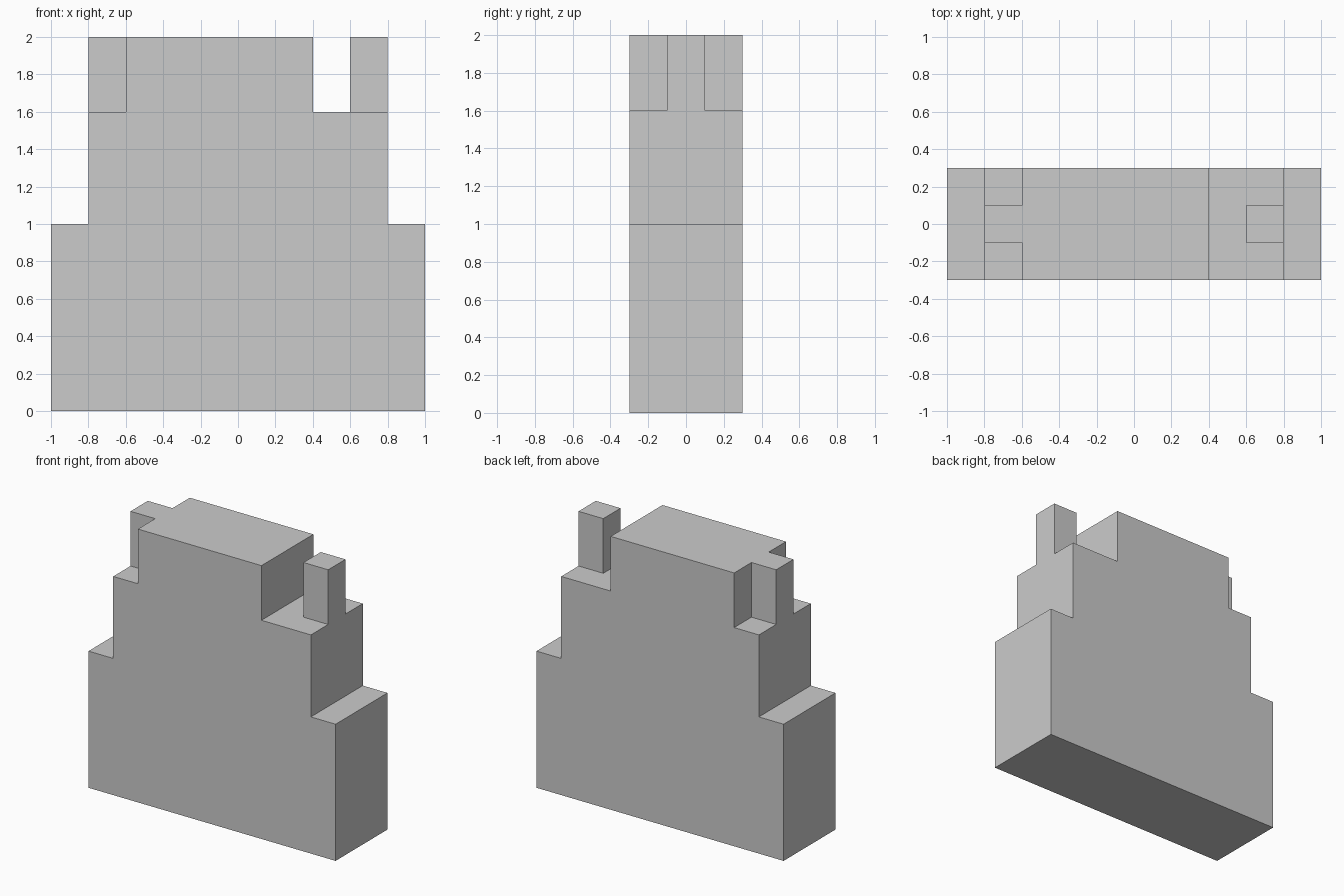
import bpy, bmesh
from mathutils import Vector

if "Cube" in bpy.data.objects:
    bpy.data.objects.remove(bpy.data.objects["Cube"])


def prism(name, points, direction):
    """Extrude a closed planar outline along a direction."""
    bm = bmesh.new()
    face = bm.faces.new([bm.verts.new(p) for p in points])
    ext = bmesh.ops.extrude_face_region(bm, geom=[face], use_keep_orig=True)
    verts = [v for v in ext["geom"] if isinstance(v, bmesh.types.BMVert)]
    bmesh.ops.translate(bm, verts=verts, vec=Vector(direction))
    bmesh.ops.recalc_face_normals(bm, faces=bm.faces)
    mesh = bpy.data.meshes.new(name)
    bm.to_mesh(mesh)
    bm.free()
    obj = bpy.data.objects.new(name, mesh)
    bpy.context.collection.objects.link(obj)
    return obj


def cut(target, name, plan):
    """Cut a plan outline down to the shoulder level at z = 1.6."""
    cutter = prism(name, [(x, y, 1.6) for x, y in plan], (0, 0, 0.6))
    cutter.hide_render = True
    mod = target.modifiers.new(name, "BOOLEAN")
    mod.operation, mod.solver, mod.object = "DIFFERENCE", "EXACT", cutter
    bpy.context.view_layer.objects.active = target
    bpy.ops.object.modifier_apply(modifier=name)
    bpy.data.objects.remove(cutter)


# Stepped body: wide base with a narrower block above
half = [(1, 0), (1, 1), (0.8, 1), (0.8, 2)]
outline = half + [(-x, z) for x, z in reversed(half)]
body = prism("stepped_body", [(x, -0.3, z) for x, z in outline], (0, 0.6, 0))

# Left corner notches, leaving a central tab
for side, label in ((-1, "front"), (1, "back")):
    cut(body, label + "_notch",
        [(-0.9, side * 0.1), (-0.6, side * 0.1), (-0.6, side * 0.4), (-0.9, side * 0.4)])

# Right slot wrapping around a free-standing post
edge = [(0.4, -0.4), (0.9, -0.4), (0.9, -0.1), (0.6, -0.1)]
cut(body, "post_slot", edge + [(x, -y) for x, y in reversed(edge)])
